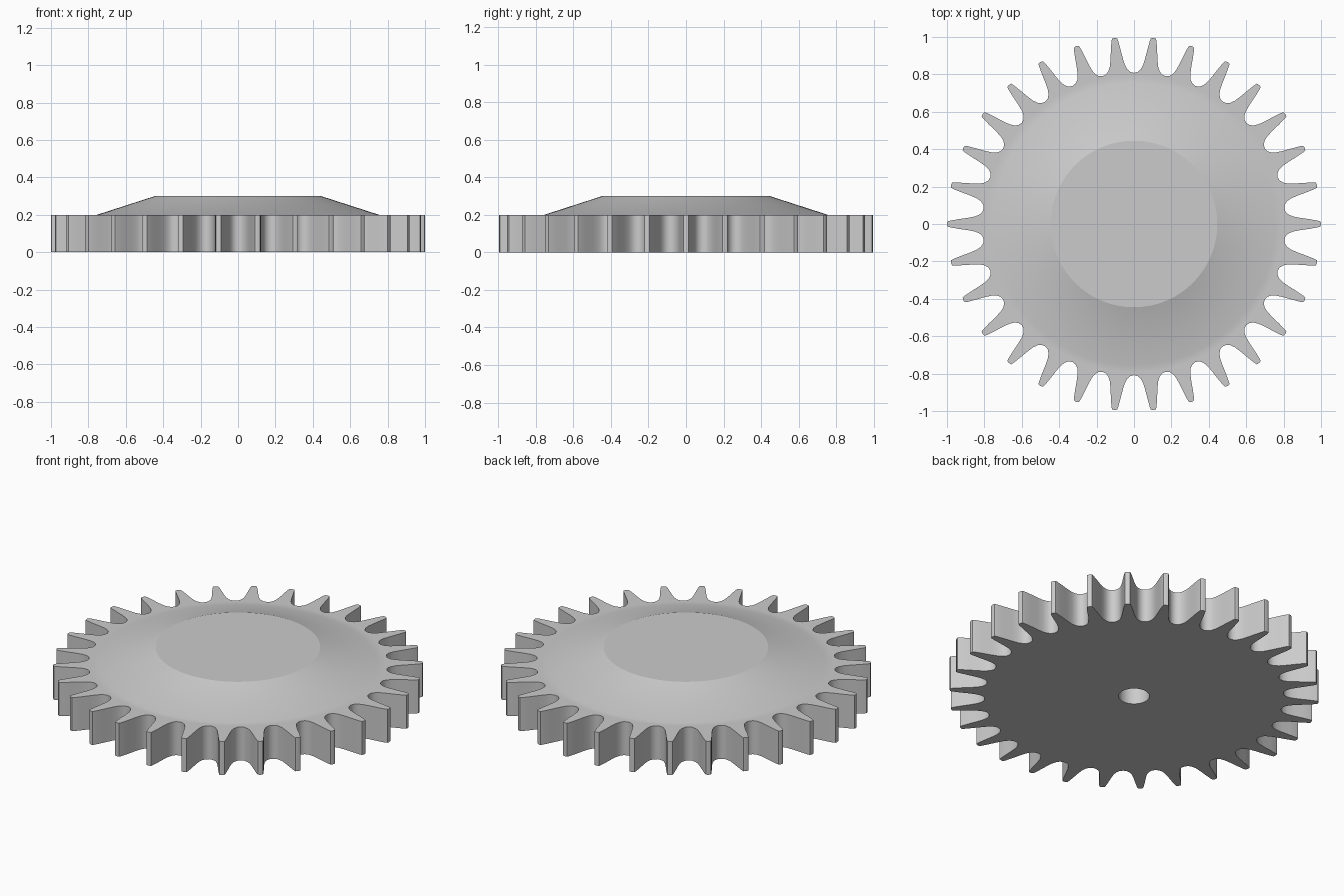
import bpy
import bmesh
from math import sin, cos, radians

if "Cube" in bpy.data.objects:
    bpy.data.objects.remove(bpy.data.objects["Cube"], do_unlink=True)

TEETH = 30
PITCH = 360 / TEETH
THICK, TOP = 0.2, 0.3

grey = bpy.data.materials.new("light grey")
grey.use_nodes = True
grey.diffuse_color = (0.6, 0.6, 0.6, 1)
grey.node_tree.nodes["Principled BSDF"].inputs["Base Color"].default_value = (0.6, 0.6, 0.6, 1)

# Half a tooth: degrees from the tooth centre, radius
half = [(0, 1.0), (0.8, 0.997), (1.05, 0.983), (1.55, 0.94), (2.1, 0.89),
        (2.7, 0.852), (3.5, 0.828), (4.6, 0.813), (6, 0.808)]
tooth = [(-a, r) for a, r in half[-2:0:-1]] + half
outline = [(radians(i * PITCH + a), r) for i in range(TEETH) for a, r in tooth]

bm = bmesh.new()


def ring(z, radius=None):
    """Closed loop of vertices along the outline angles."""
    return [bm.verts.new(((radius or r) * cos(a), (radius or r) * sin(a), z))
            for a, r in outline]


def bridge(lower, upper, smooth):
    n = len(lower)
    for i in range(n):
        j = (i + 1) % n
        bm.faces.new((lower[i], lower[j], upper[j], upper[i])).smooth = smooth


# From the closed end of the bore, out under the gear, up the teeth, over the dome
loops = [ring(THICK, 0.083), ring(0, 0.083), ring(0), ring(THICK),
         ring(THICK, 0.795), ring(THICK, 0.755), ring(TOP, 0.445)]
smooth_flags = [True, False, True, False, True, True]
for lower, upper, smooth in zip(loops, loops[1:], smooth_flags):
    bridge(lower, upper, smooth)
bm.faces.new(loops[0])
bm.faces.new(loops[-1])
bmesh.ops.recalc_face_normals(bm, faces=bm.faces)

# Keep the corners of the teeth crisp
for e in bm.edges:
    if len(e.link_faces) == 2 and e.calc_face_angle() > radians(30):
        e.smooth = False

mesh = bpy.data.meshes.new("gear_wheel")
bm.to_mesh(mesh)
bm.free()
mesh.materials.append(grey)
gear = bpy.data.objects.new("gear_wheel", mesh)
bpy.context.collection.objects.link(gear)
